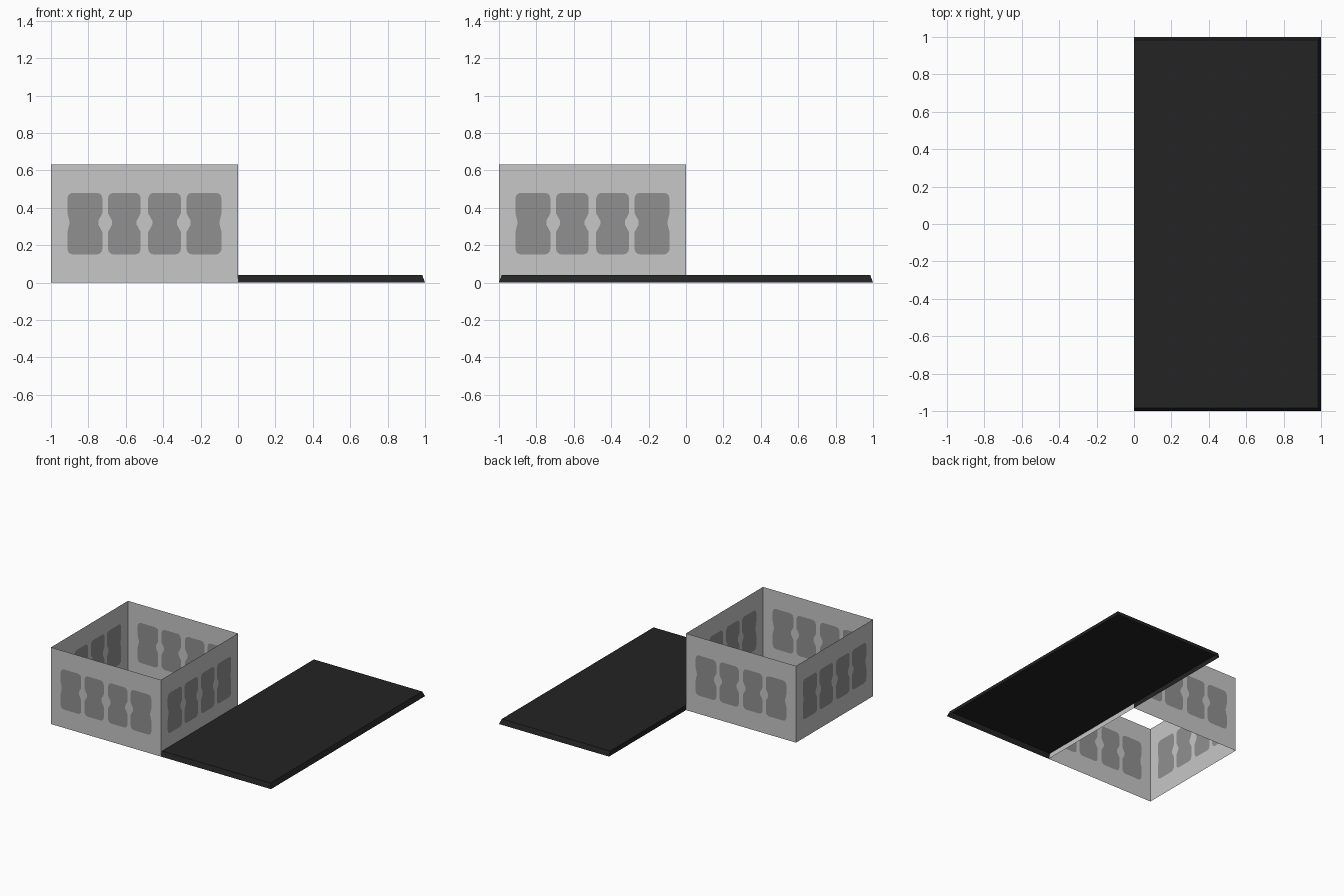
import bpy, bmesh, math
from mathutils import Matrix, Vector

if "Cube" in bpy.data.objects:
    bpy.data.objects.remove(bpy.data.objects["Cube"])


def material(name, col):
    m = bpy.data.materials.new(name)
    m.diffuse_color = (*col, 1)
    m.use_nodes = True
    m.node_tree.nodes["Principled BSDF"].inputs["Base Color"].default_value = m.diffuse_color
    return m


GREY = material("light grey", (0.57, 0.57, 0.57))
DARK = material("mid grey", (0.28, 0.28, 0.28))
BLACK = material("near black", (0.017, 0.017, 0.017))
H = 0.63


def finish(name, bm, mats, matrix=Matrix()):
    me = bpy.data.meshes.new(name)
    bm.transform(matrix)
    bm.to_mesh(me)
    bm.free()
    for m in mats:
        me.materials.append(m)
    ob = bpy.data.objects.new(name, me)
    bpy.context.collection.objects.link(ob)
    return ob


def panel_outline(x0, x1, notch_l, notch_r, z0=0.15, z1=0.48, r=0.03):
    """Rounded rectangle pinched at the waist on both sides."""
    pts = []
    zm = 0.32
    corners = [(x1 - r, z0 + r, -90), (x1 - r, z1 - r, 0),
               (x0 + r, z1 - r, 90), (x0 + r, z0 + r, 180)]
    for i, (cx, cz, a0) in enumerate(corners):
        for k in range(4):
            a = math.radians(a0 + 30 * k)
            pts.append((cx + r * math.cos(a), cz + r * math.sin(a)))
        if i == 0:
            pts += [(x1, zm - 0.05), (x1 - notch_r, zm - 0.01),
                    (x1 - notch_r, zm + 0.01), (x1, zm + 0.05)]
        if i == 2:
            pts += [(x0, zm + 0.05), (x0 + notch_l, zm + 0.01),
                    (x0 + notch_l, zm - 0.01), (x0, zm - 0.05)]
    return pts


def wall(name, turn):
    """Thin wall, drawn as the front one, then turned about the box centre."""
    bm = bmesh.new()

    def loop(pts):
        vs = [bm.verts.new((x, -1, z)) for x, z in pts]
        es = [bm.edges.new((vs[i], vs[(i + 1) % len(vs)])) for i in range(len(vs))]
        return vs, es

    _, edges = loop([(-1, 0), (0, 0), (0, H), (-1, H)])
    panels = []
    for x0, x1, nl, nr in [(-0.912, -0.725, 0.01, 0.022), (-0.695, -0.52, 0.022, 0.022),
                           (-0.48, -0.305, 0.022, 0.022), (-0.275, -0.088, 0.022, 0.01)]:
        vs, es = loop(panel_outline(x0, x1, nl, nr))
        panels.append(vs)
        edges += es
    # wall surface around the panels, then the panels themselves
    bmesh.ops.triangle_fill(bm, edges=edges, use_beauty=True, normal=Vector((0, -1, 0)))
    for vs in panels:
        bm.faces.new(vs).material_index = 1
    bm.normal_update()
    for f in bm.faces:
        if f.normal.y > 0:
            f.normal_flip()
    c = Vector((-0.5, -0.5, 0))
    mat = (Matrix.Translation(c) @ Matrix.Rotation(math.radians(turn), 4, 'Z')
           @ Matrix.Translation(-c))
    finish(name, bm, [GREY, DARK], mat)


for name, turn in [("front_wall", 0), ("right_wall", 90), ("back_wall", 180), ("left_wall", 270)]:
    wall(name, turn)

# flat roof slab: open underneath, sloped on three sides, against the wall on the fourth
bm = bmesh.new()
B, T = 0.015, 0.04
lo = [bm.verts.new(p) for p in [(0, -1, 0), (1, -1, 0), (1, 1, 0), (0, 1, 0)]]
hi = [bm.verts.new(p) for p in [(0, -1 + B, T), (1 - B, -1 + B, T), (1 - B, 1 - B, T), (0, 1 - B, T)]]
bm.faces.new(hi)
for i in range(3):
    bm.faces.new((lo[i], lo[i + 1], hi[i + 1], hi[i]))
# upright edge only beyond the box wall
mid = [bm.verts.new((0, 0, z)) for z in (0, T)]
bm.faces.new((lo[3], mid[0], mid[1], hi[3]))
finish("roof_slab", bm, [BLACK])
